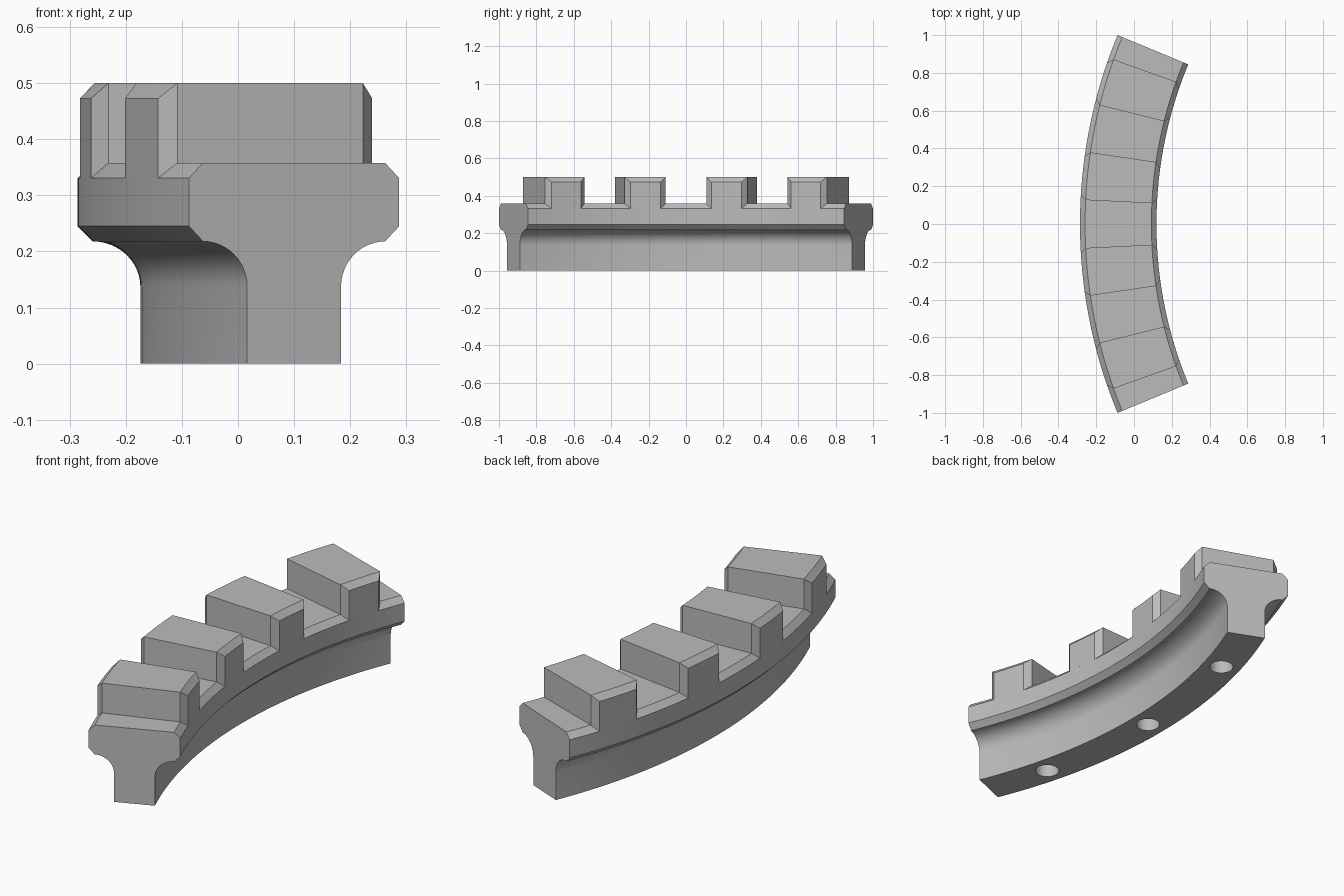
import bpy, bmesh, math

if "Cube" in bpy.data.objects:
    bpy.data.objects.remove(bpy.data.objects["Cube"], do_unlink=True)

CX = 2.327                      # arc centre on +x
R_IN, R_OUT = 2.208, 2.613      # flange radii
STEM_IN, STEM_OUT = 2.32, 2.501
C = 0.027                       # chamfer size
Z_FIL, Z_LOW, Z_FLOOR, Z_TOP = 0.137, 0.218, 0.358, 0.5
HALF = math.radians(22.5)
PITCH = HALF / 8                # half a tooth width

grey = bpy.data.materials.new("grey metal")
grey.use_nodes = True
grey.diffuse_color = (0.5, 0.5, 0.5, 1)
grey.node_tree.nodes["Principled BSDF"].inputs["Base Color"].default_value = (0.5, 0.5, 0.5, 1)


def polar(r, t, z):
    return (CX - r * math.cos(t), r * math.sin(t), z)


def make(name, bm):
    bmesh.ops.recalc_face_normals(bm, faces=bm.faces)
    mesh = bpy.data.meshes.new(name)
    bm.to_mesh(mesh)
    bm.free()
    ob = bpy.data.objects.new(name, mesh)
    bpy.context.collection.objects.link(ob)
    mesh.materials.append(grey)
    return ob


def activate(ob):
    bpy.ops.object.select_all(action='DESELECT')
    ob.select_set(True)
    bpy.context.view_layer.objects.active = ob


def loft(name, sections):
    """Skin closed sections of equal length and cap both ends."""
    bm = bmesh.new()
    rings = [[bm.verts.new(p) for p in s] for s in sections]
    n = len(rings[0])
    for a, b in zip(rings, rings[1:]):
        for i in range(n):
            j = (i + 1) % n
            bm.faces.new((a[i], a[j], b[j], b[i]))
    bm.faces.new(rings[0])
    bm.faces.new(rings[-1])
    return make(name, bm)


def half_profile(stem, rim, side):
    """Stem, fillet and chamfered flange of one side, bottom to top."""
    edge = rim - side * C
    pts = [(stem, 0)]
    for i in range(13):
        a = math.pi / 2 * i / 12
        pts.append((edge - (edge - stem) * math.cos(a),
                    Z_FIL + (Z_LOW - Z_FIL) * math.sin(a)))
    # quarter curve bulges towards the stem
    pts[1:] = [(stem + (edge - stem) * (1 - math.cos(math.pi / 2 * i / 12)),
                Z_FIL + (Z_LOW - Z_FIL) * math.sin(math.pi / 2 * i / 12)) for i in range(13)]
    return pts + [(rim, Z_LOW + C), (rim, Z_FLOOR - C), (edge, Z_FLOOR)]


# Curved rail with T section
profile = half_profile(STEM_OUT, R_OUT, 1) + half_profile(STEM_IN, R_IN, -1)[::-1]
STEPS = 64
rail = loft("curved_rail", [[polar(r, HALF * (2 * k / STEPS - 1), z) for r, z in profile]
                            for k in range(STEPS + 1)])

# Blind bolt holes in the underside
for deg in (-15, 0, 15):
    bpy.ops.mesh.primitive_cylinder_add(
        vertices=32, radius=0.054, depth=0.5,
        location=polar((STEM_IN + STEM_OUT) / 2, math.radians(deg), 0))
    cutter = bpy.context.object
    cutter.name = "hole_cutter"
    cutter.hide_render = True
    cutter.data.materials.append(grey)
    activate(rail)
    mod = rail.modifiers.new("hole", 'BOOLEAN')
    mod.operation, mod.solver, mod.object = 'DIFFERENCE', 'EXACT', cutter
    bpy.ops.object.modifier_apply(modifier=mod.name)
    bpy.data.objects.remove(cutter, do_unlink=True)


def tooth_section(r, mid, inset):
    """Outline of a tooth on one cylinder around the arc centre."""
    half = PITCH - inset / r
    top = Z_TOP - inset
    angles = [mid + half * (k / 4 - 1) for k in range(9)]
    return ([polar(r, t, Z_FLOOR - C) for t in angles]
            + [polar(r, t, top) for t in reversed(angles)])


# Four teeth, chamfered around their inner and outer faces
teeth = []
for n, k in enumerate((-6, -2, 2, 6)):
    mid = k * PITCH
    teeth.append(loft("tooth_%d" % (n + 1), [
        tooth_section(R_IN, mid, C), tooth_section(R_IN + C, mid, 0),
        tooth_section(R_OUT - C, mid, 0), tooth_section(R_OUT, mid, C)]))

for ob in [rail] + teeth:
    activate(ob)
    bpy.ops.object.shade_smooth_by_angle(angle=math.radians(30))
